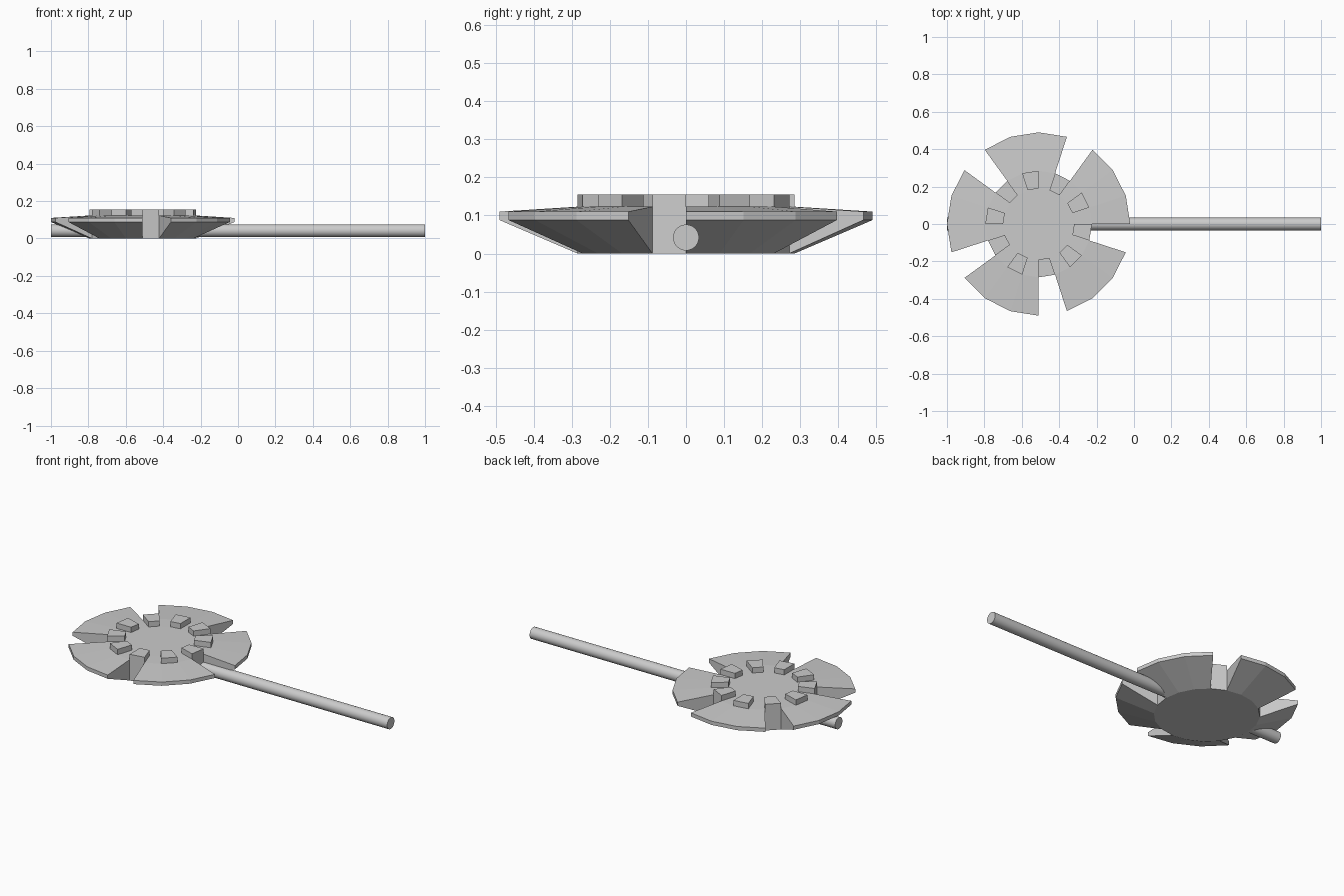
import bpy, bmesh
from math import sin, cos, radians, pi

if "Cube" in bpy.data.objects:
    bpy.data.objects.remove(bpy.data.objects["Cube"])

SIDES = 20
CX = -0.51  # centre of the head along x


def ring(bm, r, z):
    step = 2 * pi / SIDES
    return [bm.verts.new((r * cos(i * step), r * sin(i * step), z)) for i in range(SIDES)]


# Slotted disc: 20 segments, every fourth one cut back to the hub
bm = bmesh.new()
base = ring(bm, 0.285, 0.002)
lip_low = ring(bm, 0.49, 0.09)
lip_top = ring(bm, 0.49, 0.112)
hub_out = ring(bm, 0.285, 0.125)
hub_in = ring(bm, 0.19, 0.126)

bm.faces.new(base[::-1])
bm.faces.new(hub_in)
blocks = []
for i in range(SIDES):
    j = (i + 1) % SIDES

    def band(a, b):
        return bm.faces.new((a[i], a[j], b[j], b[i]))

    top = band(hub_out, hub_in)
    if i % 2:
        blocks.append(top)
    if i % 4 == 3:
        # slot: vertical hub wall and two radial side walls
        band(base, hub_out)
        for k in (i, j):
            bm.faces.new((base[k], lip_low[k], lip_top[k], hub_out[k]))
    else:
        band(base, lip_low)
        band(lip_low, lip_top)
        band(lip_top, hub_out)

# Raised blocks on every second segment of the hub
ext = bmesh.ops.extrude_face_region(bm, geom=blocks)
for v in ext["geom"]:
    if isinstance(v, bmesh.types.BMVert):
        v.co.z = 0.157
bmesh.ops.delete(bm, geom=[f for f in blocks if f.is_valid], context="FACES_ONLY")
bmesh.ops.recalc_face_normals(bm, faces=bm.faces[:])
mesh = bpy.data.meshes.new("slotted_disc")
bm.to_mesh(mesh)
bm.free()
disc = bpy.data.objects.new("slotted_disc", mesh)
disc.location.x = CX
bpy.context.collection.objects.link(disc)

# Long round rod running through the disc
bpy.ops.mesh.primitive_cylinder_add(vertices=32, radius=0.034, depth=2,
                                    location=(0, 0, 0.042), rotation=(0, radians(90), 0))
rod = bpy.context.object
rod.name = "rod"
bpy.ops.object.shade_smooth_by_angle(angle=radians(30))

# Rest the model on the ground
disc.location.z = -0.002
